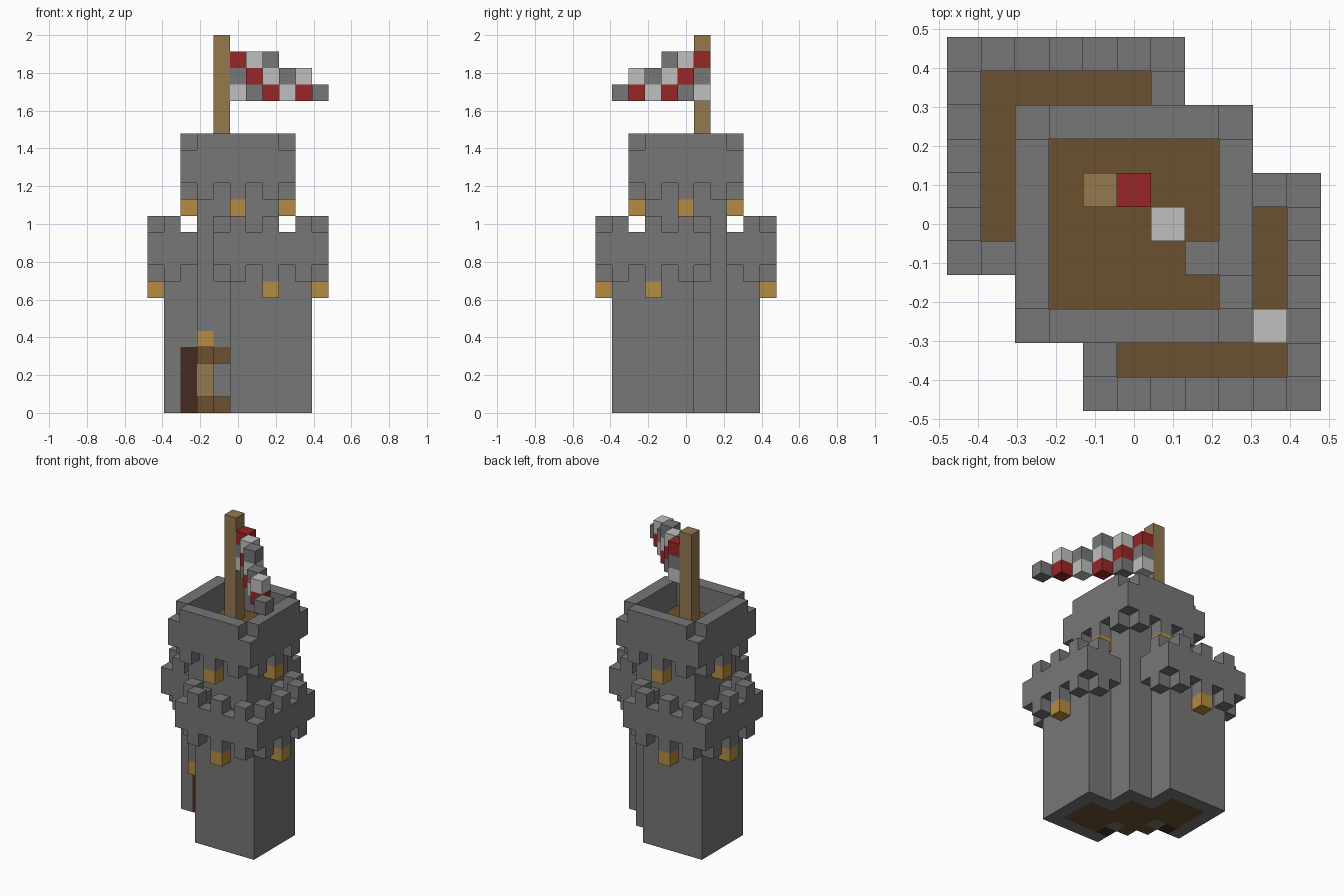
import bpy, bmesh
from math import radians
from mathutils import Vector

if "Cube" in bpy.data.objects:
    bpy.data.objects.remove(bpy.data.objects["Cube"])

UNIT = 2 / 23          # edge of one building block
HALF = 11 / 2          # half the plan width in blocks


def material(name, rgb):
    mat = bpy.data.materials.new(name)
    mat.use_nodes = True
    linear = [(c / 255) ** 2.2 for c in rgb] + [1]
    mat.diffuse_color = linear
    mat.node_tree.nodes["Principled BSDF"].inputs["Base Color"].default_value = linear
    return mat


MATS = {
    "stone": material("stone grey", (118, 118, 118)),
    "floor": material("floor brown", (108, 82, 51)),
    "wood": material("light wood", (146, 120, 80)),
    "lantern": material("lantern amber", (180, 138, 68)),
    "dark": material("dark wood", (72, 46, 36)),
    "red": material("flag red", (150, 42, 44)),
    "white": material("flag white", (190, 190, 188)),
}

blocks = {}            # cell -> (part name, material key); later parts replace earlier ones


def fill(part, mat, xs, ys, zs):
    for x in xs:
        for y in ys:
            for z in zs:
                blocks[x, y, z] = (part, mat)


def carve(xs, ys, zs):
    for x in xs:
        for y in ys:
            for z in zs:
                blocks.pop((x, y, z), None)


def square(start, size=5):
    return range(start, start + size)


def battlement(part, x0, y0, z0):
    """Square ring with teeth below, merlon row above, a floor and hanging lanterns."""
    top = z0 > 10
    for i in range(7):
        for j in range(7):
            cell_x, cell_y = x0 + i, y0 + j
            rim_x, rim_y = i in (0, 6), j in (0, 6)
            if not (rim_x or rim_y):
                fill(part + "_floor", "floor", [cell_x], [cell_y], [z0 + 1])
                carve([cell_x], [cell_y], [z0 + 2, z0 + 3])
                continue
            fill(part + "_parapet", "stone", [cell_x], [cell_y], [z0 + 1, z0 + 2])
            if rim_x and rim_y:
                continue
            along = j if rim_x else i
            if along % 2:
                fill(part + "_teeth", "stone", [cell_x], [cell_y], [z0])
            if top or along % 2:
                fill(part + "_merlons", "stone", [cell_x], [cell_y], [z0 + 3])
            if along == 3:
                fill(part + "_lanterns", "lantern", [cell_x], [cell_y], [z0 - 1])


# Low towers with battlements, then the tall middle tower rising through them
LOW = (("front_tower", 5, 1), ("back_tower", 1, 5))
for name, x, y in LOW:
    fill(name + "_walls", "stone", square(x), square(y), range(9))
for name, x, y in LOW:
    battlement(name, x - 1, y - 1, 8)
fill("middle_tower_walls", "stone", square(3), square(3), range(14))
battlement("middle_tower", 2, 2, 13)

# Hollow ground floor with a wooden floor
plan = {(x, y) for x, y, z in blocks if z == 0}
for x, y in plan:
    if all((x + i, y + j) in plan for i in (-1, 0, 1) for j in (-1, 0, 1)):
        fill("ground_floor", "floor", [x], [y], [0])
        carve([x], [y], range(1, 4))

# Corner doorway, mirrored across the diagonal
carve([3], [3], range(4))
fill("door_lantern", "lantern", [3], [3], [4])
for flip in (False, True):
    def put(part, mat, x, y, zs):
        x, y = (y, x) if flip else (x, y)
        fill(part, mat, [x], [y], zs) if mat else carve([x], [y], zs)
    put("door_sill", "floor", 3, 4, [0])
    put("", None, 3, 4, [1, 2])
    put("door_lintel", "floor", 3, 4, [3])
    put("door_leaves", "wood", 3, 5, [1, 2])
    put("door_side_panels", "dark", 2, 5, range(4))

# Flag pole and chequered flag stepping diagonally away from it
fill("flag_pole", "wood", [4], [6], range(15, 23))
COLOURS = {"R": "red", "W": "white", "G": "stone"}
for z, row in zip((21, 20, 19), ("RWG", "GRWGW", "WGRWRG")):
    for i, letter in enumerate(row):
        fill("flag", COLOURS[letter], [5 + i], [6 - i], [z])

# Turn every part's blocks into a mesh, keeping exposed faces only
parts = {}
for cell, (part, mat) in blocks.items():
    parts.setdefault(part, []).append((cell, mat))

for part, cells in parts.items():
    mesh = bpy.data.meshes.new(part)
    keys = sorted({mat for _, mat in cells})
    for key in keys:
        mesh.materials.append(MATS[key])
    bm = bmesh.new()
    for cell, mat in cells:
        base = Vector(cell)
        for axis in range(3):
            for side in (0, 1):
                step = Vector((0, 0, 0))
                step[axis] = 2 * side - 1
                if tuple(int(c) for c in base + step) in blocks:
                    continue
                u, v = Vector((0, 0, 0)), Vector((0, 0, 0))
                u[(axis + 1) % 3] = 1
                v[(axis + 2) % 3] = 1
                start = base + step * side
                loop = [start, start + u, start + u + v, start + v]
                if not side:
                    loop.reverse()
                corners = [bm.verts.new((p - Vector((HALF, HALF, 0))) * UNIT) for p in loop]
                bm.faces.new(corners).material_index = keys.index(mat)
    bmesh.ops.remove_doubles(bm, verts=bm.verts, dist=UNIT / 100)
    bmesh.ops.dissolve_limit(bm, angle_limit=radians(1), verts=bm.verts,
                             edges=bm.edges, delimit={"MATERIAL"})
    bm.to_mesh(mesh)
    bm.free()
    obj = bpy.data.objects.new(part, mesh)
    bpy.context.collection.objects.link(obj)
